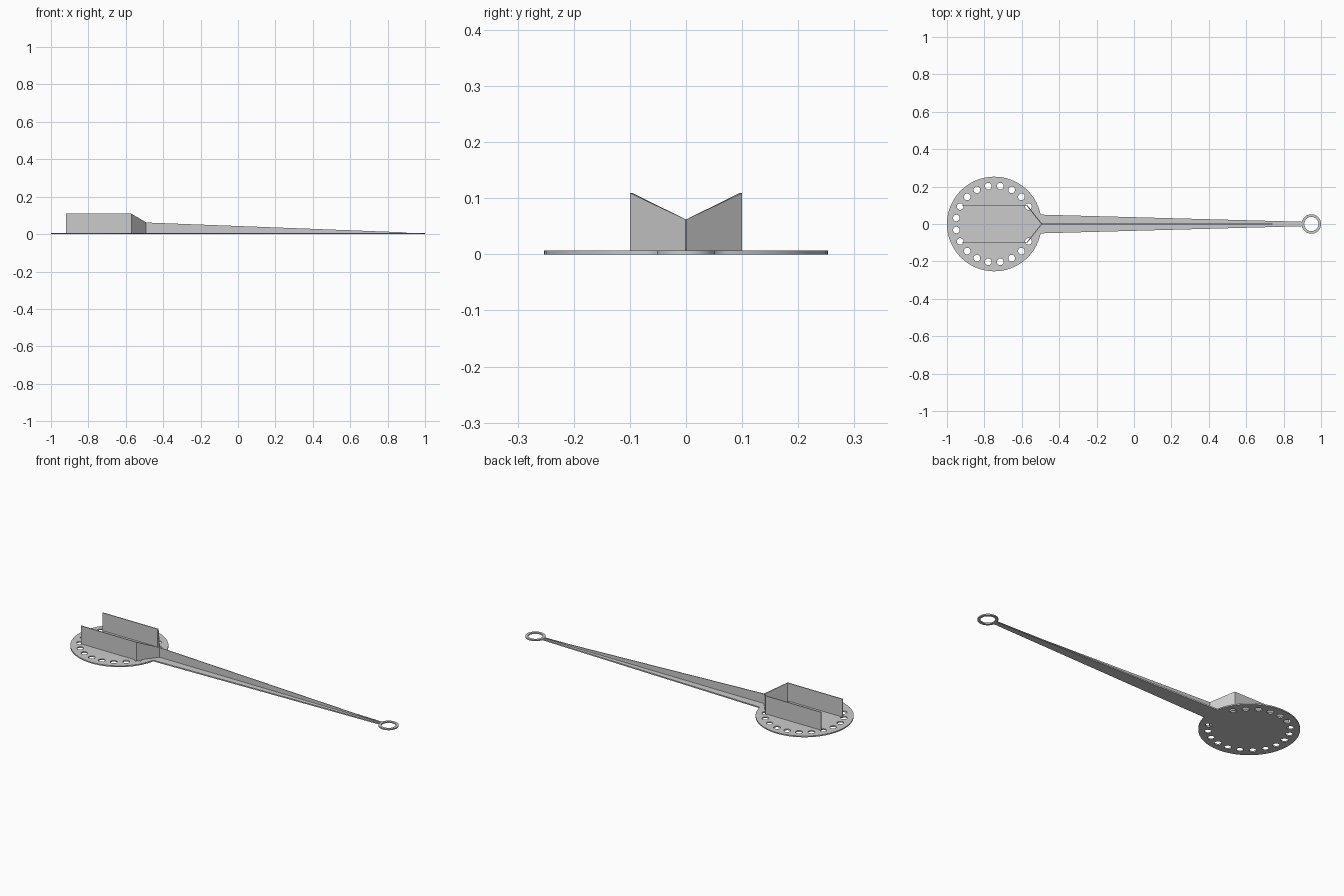
import bpy, bmesh
from math import sin, cos, pi, asin

cube = bpy.data.objects.get("Cube")
if cube:
    bpy.data.objects.remove(cube, do_unlink=True)

THICK = 0.007
DISC_X, DISC_R = -0.747, 0.253
RING_X, RING_R, RING_HOLE = 0.948, 0.052, 0.038

grey = bpy.data.materials.new("plain grey")
grey.use_nodes = True
colour = (0.6, 0.6, 0.6, 1)
grey.diffuse_color = colour
grey.node_tree.nodes["Principled BSDF"].inputs["Base Color"].default_value = colour


def arc(cx, cy, r, start, end, steps):
    """Points along an arc, both ends included."""
    angles = [start + (end - start) * i / steps for i in range(steps + 1)]
    return [(cx + r * cos(a), cy + r * sin(a)) for a in angles]


def circle(cx, cy, r, steps):
    return arc(cx, cy, r, 0, 2 * pi, steps)[:-1]


def plate(name, loops, thick):
    """Flat plate from an outline followed by its holes."""
    curve = bpy.data.curves.new(name, 'CURVE')
    curve.dimensions = '2D'
    curve.fill_mode = 'BOTH'
    curve.extrude = thick / 2
    for loop in loops:
        spline = curve.splines.new('POLY')
        spline.points.add(len(loop) - 1)
        for point, (x, y) in zip(spline.points, loop):
            point.co = (x, y, 0, 1)
        spline.use_cyclic_u = True
    temp = bpy.data.objects.new(name + "_outline", curve)
    bpy.context.collection.objects.link(temp)
    bpy.context.view_layer.update()
    mesh = bpy.data.meshes.new_from_object(
        temp.evaluated_get(bpy.context.evaluated_depsgraph_get()))
    bpy.data.objects.remove(temp, do_unlink=True)
    bm = bmesh.new()
    bm.from_mesh(mesh)
    bmesh.ops.remove_doubles(bm, verts=bm.verts, dist=0.00005)
    bmesh.ops.translate(bm, verts=bm.verts, vec=(0, 0, thick / 2))
    return finish(name, bm, mesh)


def finish(name, bm, mesh):
    bmesh.ops.recalc_face_normals(bm, faces=bm.faces)
    bm.to_mesh(mesh)
    bm.free()
    mesh.name = name
    mesh.materials.clear()
    mesh.materials.append(grey)
    obj = bpy.data.objects.new(name, mesh)
    bpy.context.collection.objects.link(obj)
    return obj


def wall(name, outer, inner, heights):
    """Upright sheet between two ground paths, with a height at each point."""
    bm = bmesh.new()
    rows = []
    for (ox, oy), (ix, iy), h in zip(outer, inner, heights):
        corners = [(ox, oy, 0.001), (ox, oy, h), (ix, iy, h), (ix, iy, 0.001)]
        rows.append([bm.verts.new(c) for c in corners])
    for a, b in zip(rows, rows[1:]):
        for i in range(4):
            j = (i + 1) % 4
            bm.faces.new((a[i], a[j], b[j], b[i]))
    bm.faces.new(rows[0])
    bm.faces.new(rows[-1])
    return finish(name, bm, bpy.data.meshes.new(name))


# Base plate: round pad, tapered arm and end ring in one outline
pad_gap = asin(0.05 / DISC_R)
ring_gap = asin(0.012 / RING_R)
outline = arc(DISC_X, 0, DISC_R, pad_gap, 2 * pi - pad_gap, 64)
outline += arc(RING_X, 0, RING_R, -pi + ring_gap, pi - ring_gap, 36)

# Row of holes round the pad, left out where the arm joins
holes = []
for k in range(1, 19):
    a = pi / 20 * (2 * k + 1)
    holes.append(circle(DISC_X + 0.205 * cos(a), 0.205 * sin(a), 0.018, 16))
holes.append(circle(RING_X, 0, RING_HOLE, 32))
plate("base_plate", [outline] + holes, THICK)

# Side walls that close to a point over the arm
walls = wall("guide_walls",
             [(-0.92, 0.1), (-0.57, 0.1), (-0.49, 0)],
             [(-0.92, 0.095), (-0.572, 0.095), (-0.497, 0)],
             [0.109, 0.109, 0.062])
mirror = walls.modifiers.new("mirror", 'MIRROR')
mirror.use_axis = (False, True, False)

# Stiffening rib along the arm
wall("arm_rib",
     [(-0.495, 0.002), (0.9, 0.002)],
     [(-0.495, -0.002), (0.9, -0.002)],
     [0.062, 0.009])
